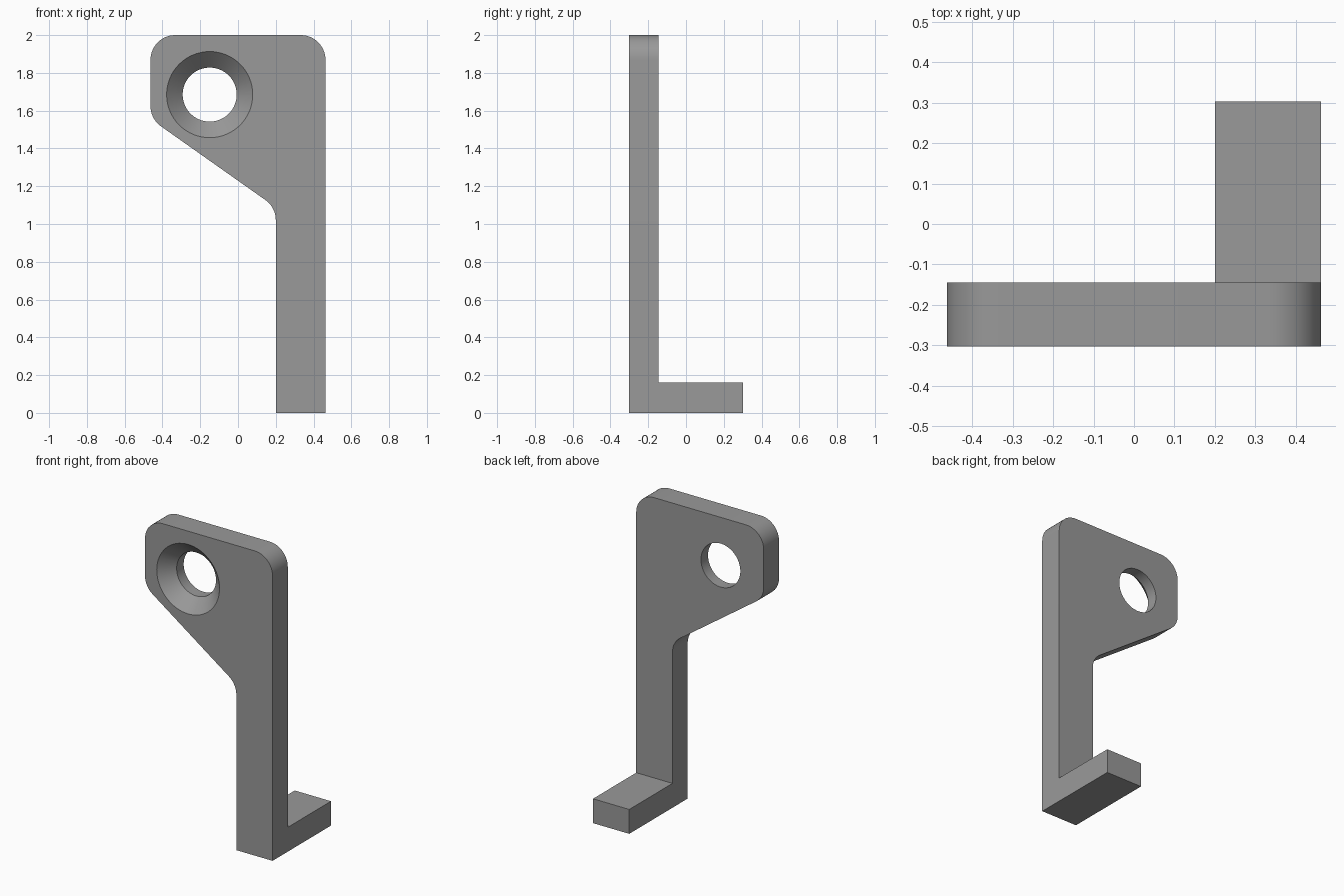
import bpy, bmesh, math
from mathutils import Vector

if "Cube" in bpy.data.objects:
    bpy.data.objects.remove(bpy.data.objects["Cube"])

FRONT, BACK, FOOT_END = -0.303, -0.145, 0.303
FOOT_TOP = 0.16
RADIUS = 0.13

grey = bpy.data.materials.new("grey")
grey.diffuse_color = (0.32, 0.32, 0.32, 1)
grey.use_nodes = True
grey.node_tree.nodes["Principled BSDF"].inputs["Base Color"].default_value = grey.diffuse_color


def fillet(prev, corner, nxt, r, steps=12):
    """Points of a round that replaces the corner of an outline."""
    p, c, n = Vector(prev), Vector(corner), Vector(nxt)
    if r == 0:
        return [c]
    a, b = (p - c).normalized(), (n - c).normalized()
    half = a.angle(b) / 2
    centre = c + (a + b).normalized() * r / math.sin(half)
    start = c + a * r / math.tan(half) - centre
    end = c + b * r / math.tan(half) - centre
    sweep = math.pi - 2 * half
    return [centre + (start * math.sin(sweep * (1 - t)) + end * math.sin(sweep * t)) / math.sin(sweep)
            for t in (i / steps for i in range(steps + 1))]


def mesh_object(name, bm):
    bmesh.ops.recalc_face_normals(bm, faces=bm.faces[:])
    mesh = bpy.data.meshes.new(name)
    bm.to_mesh(mesh)
    bm.free()
    mesh.materials.append(grey)
    obj = bpy.data.objects.new(name, mesh)
    bpy.context.collection.objects.link(obj)
    return obj


# Plate outline (x, z, corner radius); two points mark the top of the foot
outline = [(0.2, 0, 0), (0.463, 0, 0), (0.463, FOOT_TOP, 0), (0.463, 2, RADIUS),
           (-0.463, 2, RADIUS), (-0.463, 1.556, RADIUS), (0.2, 1.088, RADIUS), (0.2, FOOT_TOP, 0)]
points = []
for i, (x, z, r) in enumerate(outline):
    points += fillet(outline[i - 1][:2], (x, z), outline[(i + 1) % len(outline)][:2], r)

bm = bmesh.new()
sheet = bm.faces.new([bm.verts.new((p.x, FRONT, p.y)) for p in points])
ext = bmesh.ops.extrude_face_region(bm, geom=[sheet])["geom"]
back_verts = [g for g in ext if isinstance(g, bmesh.types.BMVert)]
bmesh.ops.translate(bm, verts=back_verts, vec=(0, BACK - FRONT, 0))

# Foot drawn out of the lower part of the plate's back
back = next(g for g in ext if isinstance(g, bmesh.types.BMFace))
bmesh.utils.face_split(back, *[v for v in back_verts if abs(v.co.z - FOOT_TOP) < 1e-4])
low = next(f for f in bm.faces if all(v.co.y > BACK - 1e-4 and v.co.z < FOOT_TOP + 1e-4 for v in f.verts))
ext = bmesh.ops.extrude_face_region(bm, geom=[low])["geom"]
bmesh.ops.translate(bm, verts=[g for g in ext if isinstance(g, bmesh.types.BMVert)],
                    vec=(0, FOOT_END - BACK, 0))
bracket = mesh_object("bracket", bm)

# Countersunk screw hole: cutter rings (y, radius)
HOLE, BORE, SINK, SIDES = (-0.15, 1.685), 0.143, 0.228, 64
depth = SINK - BORE
bm = bmesh.new()
rings = []
for y, r in ((FRONT - 0.02, SINK + 0.02), (FRONT + depth, BORE), (BACK + 0.05, BORE)):
    rings.append([bm.verts.new((HOLE[0] + r * math.cos(2 * math.pi * i / SIDES), y,
                                HOLE[1] + r * math.sin(2 * math.pi * i / SIDES))) for i in range(SIDES)])
for a, b in zip(rings, rings[1:]):
    for i in range(SIDES):
        j = (i + 1) % SIDES
        bm.faces.new((a[i], a[j], b[j], b[i]))
bm.faces.new(rings[0])
bm.faces.new(rings[-1])
cutter = mesh_object("hole_cutter", bm)
cutter.hide_render = True

cut = bracket.modifiers.new("screw_hole", 'BOOLEAN')
cut.operation, cut.solver, cut.object = 'DIFFERENCE', 'EXACT', cutter
bpy.context.view_layer.objects.active = bracket
bracket.select_set(True)
bpy.ops.object.modifier_apply(modifier=cut.name)
bpy.data.objects.remove(cutter)
bpy.ops.object.shade_smooth_by_angle(angle=math.radians(25))
